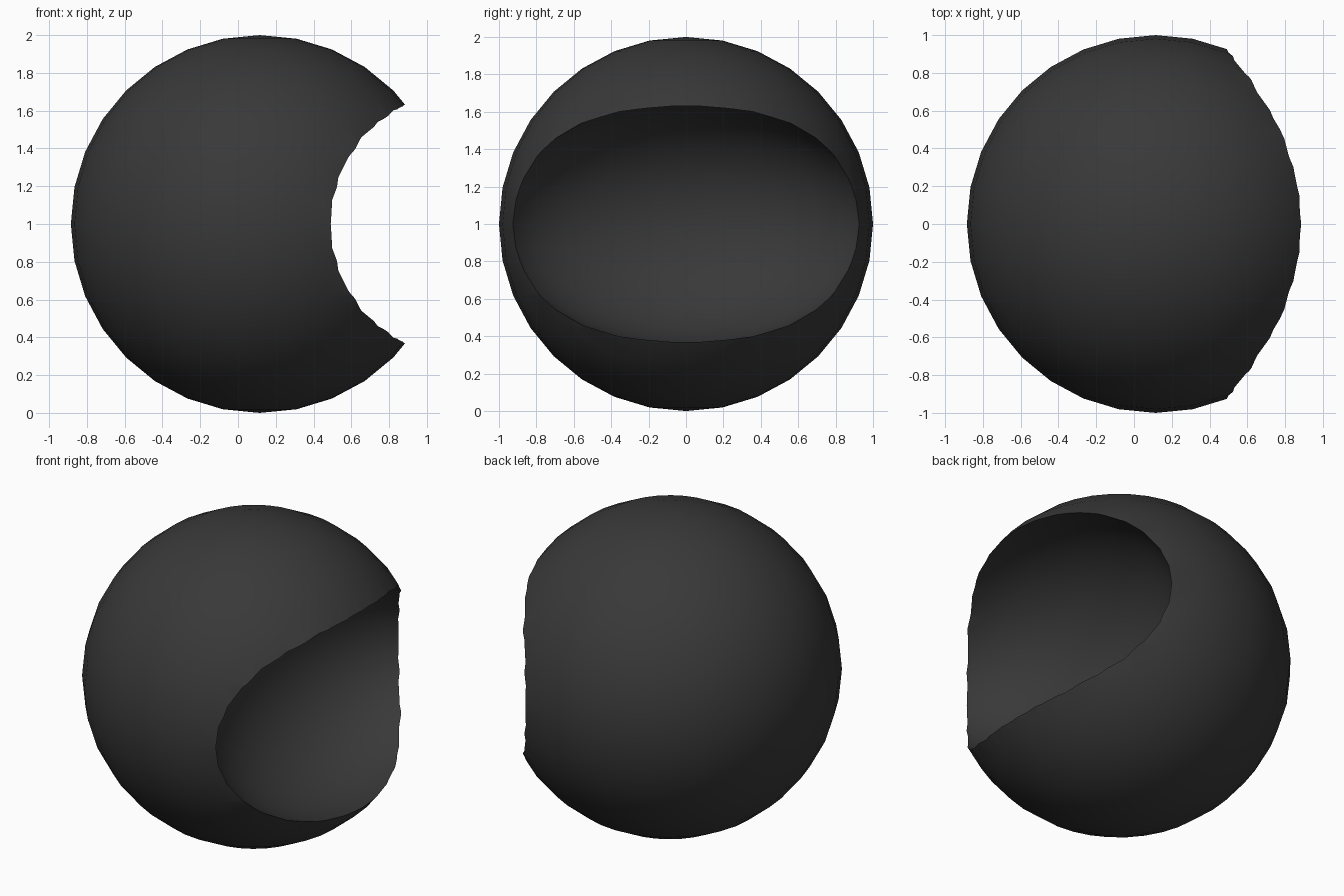
import bpy
from math import radians

if "Cube" in bpy.data.objects:
    bpy.data.objects.remove(bpy.data.objects["Cube"])

CENTRE_X = 0.115

# Main ball
bpy.ops.mesh.primitive_uv_sphere_add(segments=32, ring_count=16, radius=1,
                                     location=(CENTRE_X, 0, 1))
ball = bpy.context.object
ball.name = "hollowed_ball"

# Wide ellipsoid that scoops the hollow out of the right side
bpy.ops.mesh.primitive_uv_sphere_add(segments=32, ring_count=16, radius=1,
                                     location=(CENTRE_X + 0.62, 0, 1))
cutter = bpy.context.object
cutter.name = "hollow_cutter"
cutter.scale = (0.65, 1.0, 0.65)
cutter.hide_render = True

# Cut the hollow
cut = ball.modifiers.new("hollow", "BOOLEAN")
cut.operation = "DIFFERENCE"
cut.solver = "EXACT"
cut.object = cutter
bpy.ops.object.select_all(action="DESELECT")
ball.select_set(True)
bpy.context.view_layer.objects.active = ball
bpy.ops.object.modifier_apply(modifier=cut.name)
bpy.data.objects.remove(cutter, do_unlink=True)

# Smooth surfaces with a crisp rim
bpy.ops.object.shade_smooth_by_angle(angle=radians(30))

# Dark finish
dark = bpy.data.materials.new("dark_grey")
dark.diffuse_color = (0.04, 0.04, 0.04, 1)
dark.use_nodes = True
dark.node_tree.nodes["Principled BSDF"].inputs["Base Color"].default_value = dark.diffuse_color
ball.data.materials.clear()
ball.data.materials.append(dark)
